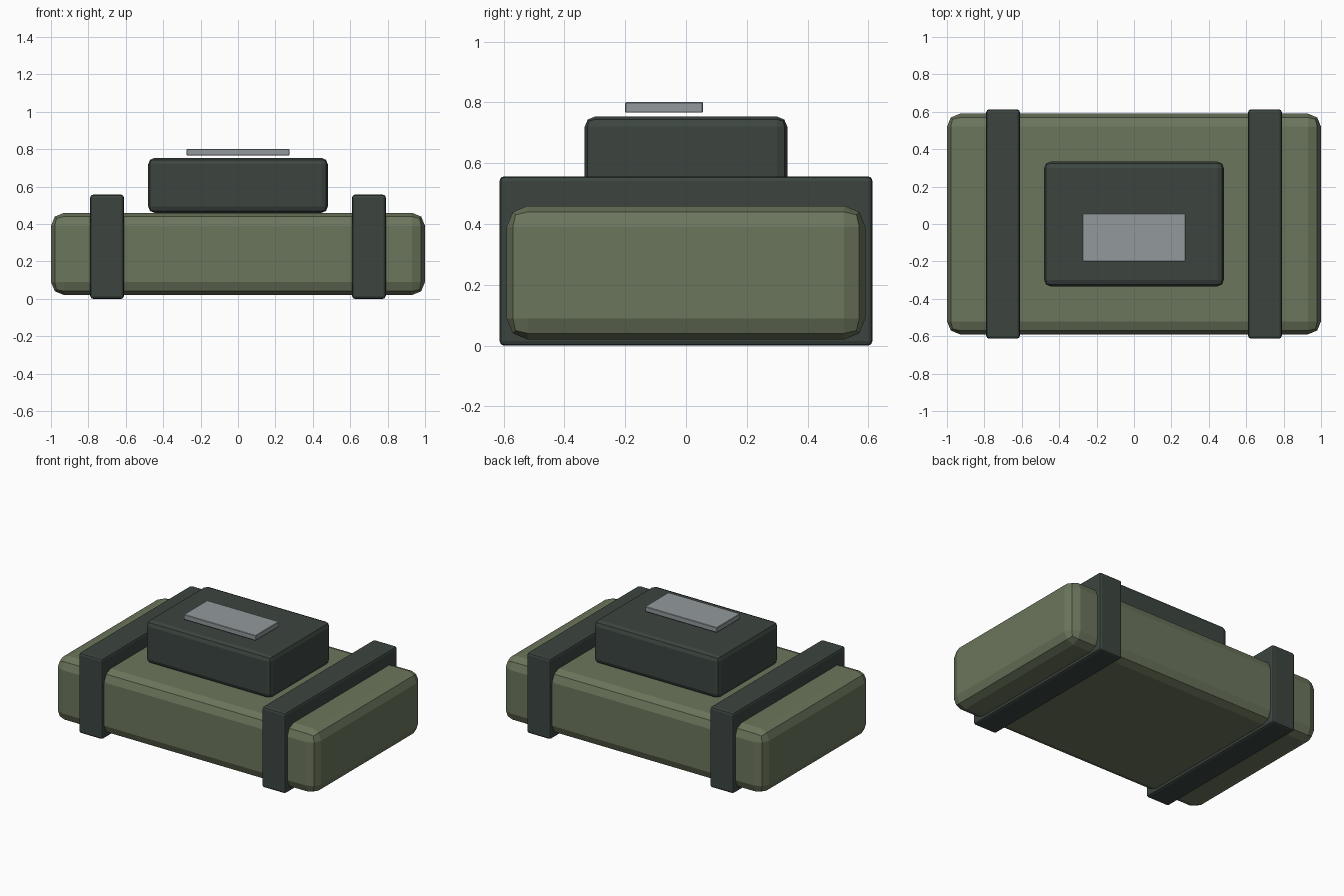
import bpy

default = bpy.data.objects.get("Cube")
if default:
    bpy.data.objects.remove(default, do_unlink=True)


def make_material(name, rgb):
    mat = bpy.data.materials.new(name)
    mat.use_nodes = True
    colour = (*rgb, 1.0)
    mat.diffuse_color = colour
    mat.node_tree.nodes["Principled BSDF"].inputs["Base Color"].default_value = colour
    return mat


def rounded_box(name, low, high, bevel, segments, mat):
    """Box between two corners with bevelled edges."""
    bpy.ops.mesh.primitive_cube_add(size=1)
    obj = bpy.context.object
    obj.name = name
    for v in obj.data.vertices:
        v.co = [b if c > 0 else a for c, a, b in zip(v.co, low, high)]
    mod = obj.modifiers.new("Bevel", "BEVEL")
    mod.width = bevel
    mod.segments = segments
    obj.data.materials.append(mat)
    return obj


olive = make_material("olive canvas", (0.148, 0.18, 0.107))
dark = make_material("dark green webbing", (0.045, 0.06, 0.051))
grey = make_material("grey plate", (0.29, 0.32, 0.33))

# Main pack body
rounded_box("pack_body", (-1, -0.59, 0.02), (1, 0.59, 0.46), 0.07, 2, olive)

# Straps around both ends
for side, x in (("left", 0.70), ("right", -0.70)):
    rounded_box(side + "_strap", (x - 0.09, -0.613, 0), (x + 0.09, 0.613, 0.557),
                0.015, 2, dark)

# Pouch on top, with a plate just above it
rounded_box("top_pouch", (-0.48, -0.333, 0.46), (0.48, 0.333, 0.753), 0.033, 2, dark)
rounded_box("label_plate", (-0.275, -0.2, 0.766), (0.275, 0.056, 0.801), 0.003, 1, grey)
